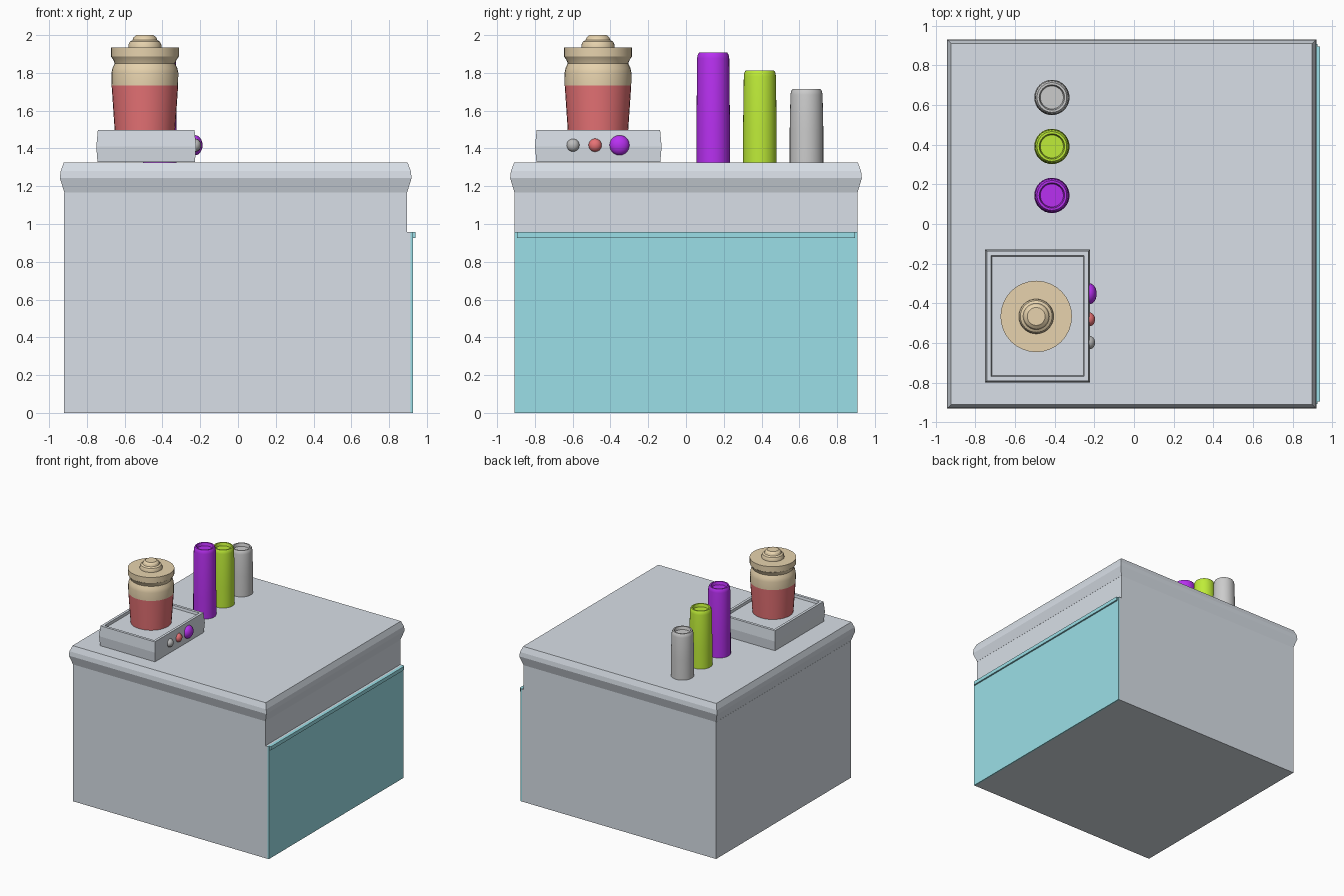
import bpy, bmesh, math
from mathutils import Matrix

if "Cube" in bpy.data.objects:
    bpy.data.objects.remove(bpy.data.objects["Cube"])


def colour(name, rgb):
    m = bpy.data.materials.new(name)
    m.diffuse_color = (*rgb, 1)
    m.use_nodes = True
    m.node_tree.nodes["Principled BSDF"].inputs["Base Color"].default_value = m.diffuse_color
    return m


STEEL = colour("pale_steel", (0.69, 0.74, 0.80))
TEAL = colour("teal", (0.33, 0.74, 0.80))
RED = colour("red", (0.80, 0.17, 0.18))
TAN = colour("tan", (0.80, 0.65, 0.42))
PURPLE = colour("purple", (0.48, 0.03, 0.88))
GREEN = colour("green", (0.52, 0.84, 0.04))
GREY = colour("grey", (0.62, 0.62, 0.62))
DARK = colour("dark_grey", (0.5, 0.5, 0.5))


def finish(name, bm, mat, smooth=False):
    bmesh.ops.recalc_face_normals(bm, faces=bm.faces)
    me = bpy.data.meshes.new(name)
    bm.to_mesh(me)
    bm.free()
    me.materials.append(mat)
    ob = bpy.data.objects.new(name, me)
    bpy.context.collection.objects.link(ob)
    if smooth:
        bpy.ops.object.select_all(action='DESELECT')
        ob.select_set(True)
        bpy.context.view_layer.objects.active = ob
        bpy.ops.object.shade_smooth_by_angle(angle=math.radians(25))
    return ob


def skin(bm, rings):
    """Bridge a stack of closed rings and cap both ends."""
    rings = [[bm.verts.new(p) for p in r] for r in rings]
    for a, b in zip(rings, rings[1:]):
        for i in range(len(a)):
            j = (i + 1) % len(a)
            bm.faces.new((a[i], a[j], b[j], b[i]))
    bm.faces.new(rings[0][::-1])
    bm.faces.new(rings[-1])


def rect_stack(name, cx, cy, levels, mat):
    """levels: (half width x, half width y, z)"""
    bm = bmesh.new()
    skin(bm, [[(cx + sx * hx, cy + sy * hy, z)
               for sx, sy in ((-1, -1), (1, -1), (1, 1), (-1, 1))]
              for hx, hy, z in levels])
    return finish(name, bm, mat)


def lathe(name, cx, cy, profile, mat, n=32):
    """profile: (radius, z)"""
    bm = bmesh.new()
    skin(bm, [[(cx + r * math.cos(2 * math.pi * i / n),
                cy + r * math.sin(2 * math.pi * i / n), z) for i in range(n)]
              for r, z in profile])
    return finish(name, bm, mat, True)


def box(name, x0, x1, y0, y1, z0, z1, mat):
    hx, hy = (x1 - x0) / 2, (y1 - y0) / 2
    return rect_stack(name, (x0 + x1) / 2, (y0 + y1) / 2,
                      [(hx, hy, z0), (hx, hy, z1)], mat)


# Cabinet: side profile with a step on the right, extruded along y
bm = bmesh.new()
outline = [(-0.92, 0), (0.914, 0), (0.914, 0.957), (0.894, 0.957),
           (0.894, 1.166), (-0.92, 1.166)]
skin(bm, [[(x, y, z) for x, z in outline] for y in (-0.908, 0.908)])
finish("cabinet", bm, STEEL)

# Countertop with a bevelled overhanging edge
rect_stack("countertop", -0.012, 0, [(0.907, 0.908, 1.166), (0.931, 0.931, 1.243),
                                     (0.927, 0.927, 1.28), (0.91, 0.91, 1.326)], STEEL)

# Door panel and its pull lip on the right side
box("door_panel", 0.912, 0.926, -0.908, 0.908, 0.0, 0.958, TEAL)
box("door_lip", 0.92, 0.939, -0.896, 0.896, 0.927, 0.958, TEAL)

# Appliance base with a recessed top
rect_stack("appliance_base", -0.486, -0.464,
           [(0.258, 0.328, 1.328), (0.264, 0.335, 1.41), (0.256, 0.327, 1.497),
            (0.234, 0.304, 1.497), (0.231, 0.301, 1.475)], STEEL)

# Jar and lid
JX, JY = -0.493, -0.466
lathe("jar", JX, JY, [(0.158, 1.47), (0.16, 1.497), (0.176, 1.733)], RED)
lathe("lid", JX, JY, [(0.176, 1.733), (0.177, 1.80), (0.172, 1.825), (0.160, 1.85),
                      (0.168, 1.87), (0.18, 1.887), (0.18, 1.935), (0.088, 1.935),
                      (0.087, 1.95), (0.08, 1.965), (0.066, 1.973), (0.06, 1.988),
                      (0.045, 2.0)], TAN)

# Control knobs on the right face of the base
for name, y, r, depth, mat in (("small_knob", -0.598, 0.034, 0.03, DARK),
                               ("middle_knob", -0.481, 0.035, 0.03, RED),
                               ("large_knob", -0.352, 0.053, 0.038, PURPLE)):
    bm = bmesh.new()
    bmesh.ops.create_uvsphere(bm, u_segments=24, v_segments=12, radius=1)
    bmesh.ops.transform(bm, verts=bm.verts, matrix=Matrix.Translation((-0.226, y, 1.417))
                        @ Matrix.Diagonal((depth, r, r, 1)))
    finish(name, bm, mat, True)

# Row of three canisters with dished tops
for name, y, top, mat in (("tall_canister", 0.144, 1.907, PURPLE),
                          ("medium_canister", 0.391, 1.813, GREEN),
                          ("short_canister", 0.638, 1.714, GREY)):
    lathe(name, -0.414, y, [(0.089, 1.325), (0.089, 1.50), (0.085, top - 0.03),
                            (0.082, top - 0.012), (0.075, top), (0.064, top),
                            (0.058, top - 0.025)], mat)
